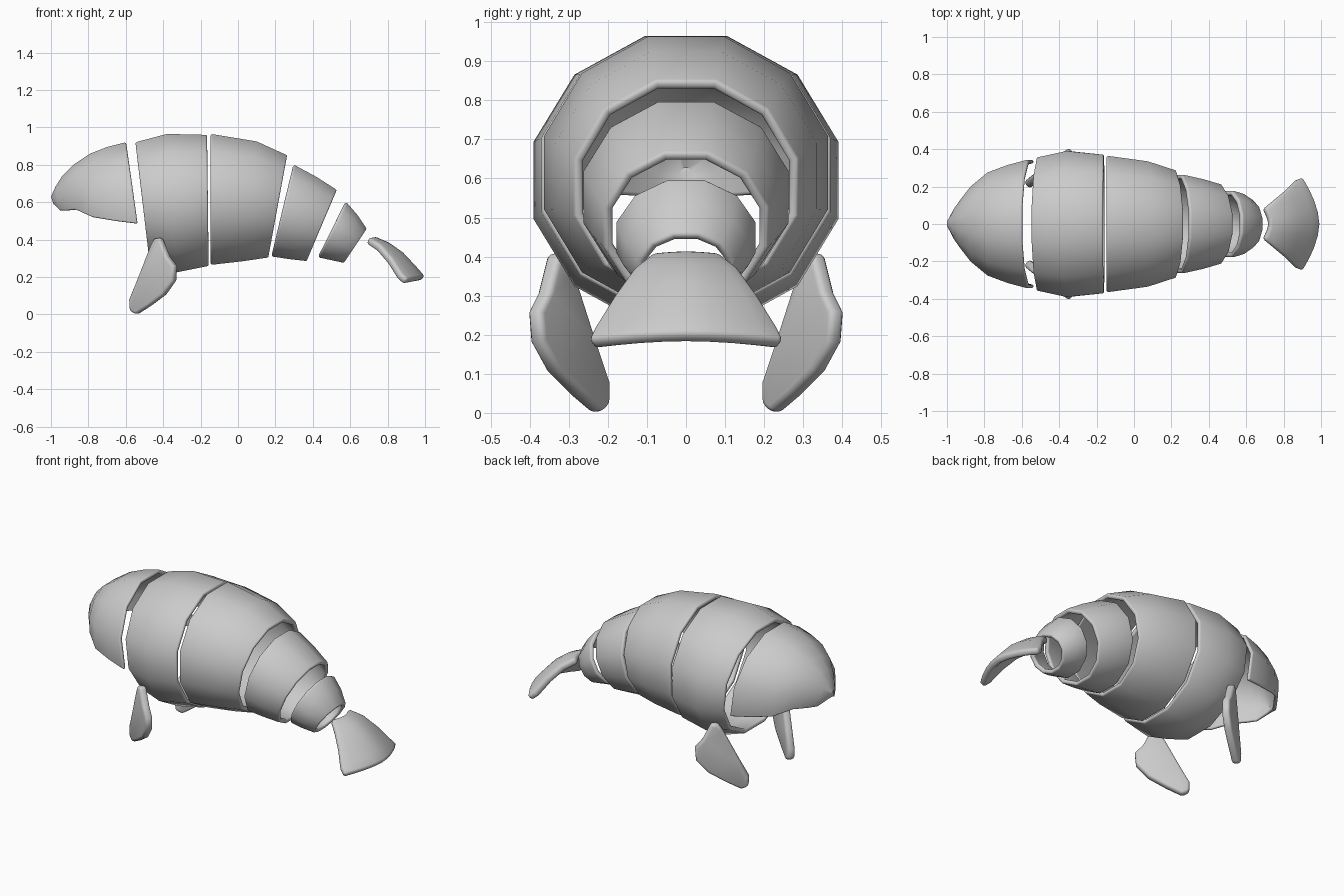
import bpy
import bmesh
import math

cube = bpy.data.objects.get("Cube")
if cube:
    bpy.data.objects.remove(cube)

grey = bpy.data.materials.new("plain_grey")
grey.use_nodes = True
COLOUR = (0.6, 0.6, 0.6, 1)
grey.diffuse_color = COLOUR
grey.node_tree.nodes["Principled BSDF"].inputs["Base Color"].default_value = COLOUR


def finish(name, bm, thickness, offset, bevel):
    """Turn a surface into a thick plate with rounded rims."""
    mesh = bpy.data.meshes.new(name)
    bm.to_mesh(mesh)
    bm.free()
    mesh.materials.append(grey)
    obj = bpy.data.objects.new(name, mesh)
    bpy.context.collection.objects.link(obj)
    solid = obj.modifiers.new("thickness", 'SOLIDIFY')
    solid.thickness = thickness
    solid.offset = offset
    solid.use_even_offset = True
    rim = obj.modifiers.new("rounded_rim", 'BEVEL')
    rim.width = bevel
    rim.segments = 3
    rim.limit_method = 'ANGLE'
    rim.angle_limit = math.radians(50)
    bpy.ops.object.select_all(action='DESELECT')
    obj.select_set(True)
    bpy.context.view_layer.objects.active = obj
    bpy.ops.object.shade_smooth_by_angle(angle=math.radians(40))
    return obj


def loft(rows, closed=False, cap=False):
    """Skin a list of equally long point rows."""
    bm = bmesh.new()
    grid = [[bm.verts.new(p) for p in row] for row in rows]
    n = len(rows[0])
    for a, b in zip(grid, grid[1:]):
        for i in range(n if closed else n - 1):
            j = (i + 1) % n
            bm.faces.new((a[i], b[i], b[j], a[j]))
    if cap:
        bm.faces.new(grid[0])
    return bm


def section(top, bottom, half_width, degrees):
    """Slanted elliptical section through a top and a bottom point."""
    c0 = math.cos(math.radians(degrees[0]))
    c1 = min(math.cos(math.radians(d)) for d in degrees)
    points = []
    for d in degrees:
        a = math.radians(d)
        t = (c0 - math.cos(a)) / (c0 - c1)
        points.append((top[0] + (bottom[0] - top[0]) * t,
                       half_width * math.sin(a) / math.cos(math.radians(15)),
                       top[1] + (bottom[1] - top[1]) * t))
    return points


# Hollow body bands: top point, bottom point and half width of each section
bands = {
    "chest_band": [((-.55, .92), (-.475, .27), .355), ((-.38, .965), (-.33, .225), .39),
                   ((-.165, .96), (-.155, .26), .37)],
    "belly_band": [((-.145, .965), (-.145, .265), .365), ((.10, .925), (.03, .285), .335),
                   ((.265, .85), (.165, .305), .285)],
    "hip_band": [((.30, .80), (.18, .31), .265), ((.42, .735), (.28, .295), .24),
                 ((.53, .665), (.37, .285), .21)],
    "tail_band": [((.58, .60), (.43, .305), .18), ((.64, .53), (.50, .29), .16),
                  ((.69, .455), (.57, .275), .12)],
}
round_angles = [15 + 30 * k for k in range(12)]
for name, sections in bands.items():
    rows = [section(*s, round_angles) for s in sections]
    finish(name, loft(rows, closed=True), 0.025, -1, 0.01)

# Head dome, open underneath, from nose to neck
head = [((-1, .63), (-.985, .585), .025), ((-.975, .685), (-.955, .555), .08),
        ((-.94, .74), (-.92, .555), .13), ((-.88, .80), (-.87, .56), .20),
        ((-.79, .86), (-.78, .52), .275), ((-.70, .895), (-.66, .50), .315),
        ((-.60, .92), (-.54, .485), .345)]
arch_angles = [-15, 15, 45, 75, 105]
arch_angles = [-d for d in reversed(arch_angles[2:])] + arch_angles
rows = []
for top, bottom, width in head:
    half = section(top, bottom, width, [15, 45, 75, 105])
    rows.append([(x, -y, z) for x, y, z in reversed(half)] + half)
finish("head_dome", loft(rows, cap=True), 0.02, -1, 0.008)

# Tail fluke: middle (x, z) and edge (x, z, y) of each row
fluke = [((.72, .40), (.69, .395, .08)), ((.80, .365), (.75, .355, .13)),
         ((.87, .315), (.81, .285, .18)), ((.94, .24), (.86, .205, .23)),
         ((.983, .19), (.895, .175, .245))]
rows = []
for mid, edge in fluke:
    row = []
    for k in range(-4, 5):
        u = k / 4
        s = abs(u) ** 1.7
        row.append((mid[0] + (edge[0] - mid[0]) * s, edge[2] * u,
                    mid[1] + (edge[1] - mid[1]) * s))
    rows.append(row)
finish("tail_fluke", loft(rows), 0.04, 0, 0.016)

# Pair of flippers: flat outlines lying in a slanted plane
outline = [(-.44, .405), (-.41, .41), (-.37, .31), (-.333, .26), (-.337, .18), (-.39, .105),
           (-.47, .045), (-.54, .0), (-.572, .02), (-.575, .08), (-.53, .19), (-.46, .37)]
for name, side in (("front_flipper", -1), ("back_flipper", 1)):
    bm = bmesh.new()
    bm.faces.new([bm.verts.new((x, side * (.39 + .72 * (x + .33) + .04 * (z - .22)), z))
                  for x, z in outline])
    finish(name, bm, 0.045, 0, 0.016)
